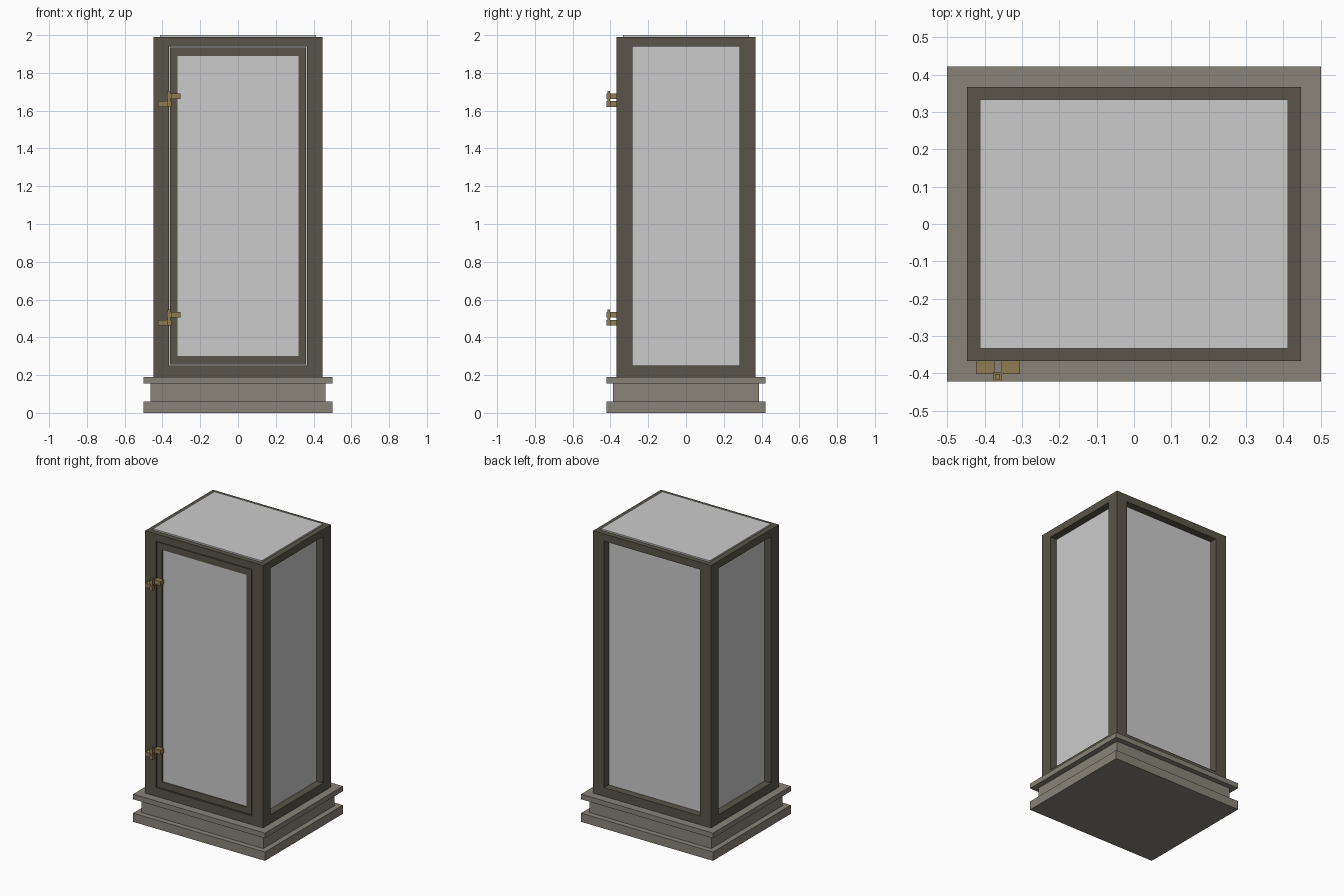
import bpy, bmesh
from mathutils import Matrix, Vector

if "Cube" in bpy.data.objects:
    bpy.data.objects.remove(bpy.data.objects["Cube"])


def material(name, color):
    m = bpy.data.materials.new(name)
    m.diffuse_color = (*color, 1)
    m.use_nodes = True
    m.node_tree.nodes["Principled BSDF"].inputs["Base Color"].default_value = m.diffuse_color
    return m


STONE = material("stone", (0.25, 0.23, 0.19))
BRONZE = material("dark_bronze", (0.10, 0.09, 0.067))
GLASS = material("pale_glass", (0.68, 0.71, 0.70))
BRASS = material("brass", (0.28, 0.20, 0.085))


def boxes(name, mat, *ranges):
    """One object made of boxes, each given as (x0, x1, y0, y1, z0, z1)."""
    bm = bmesh.new()
    for x0, x1, y0, y1, z0, z1 in ranges:
        size = Vector((x1 - x0, y1 - y0, z1 - z0))
        centre = Vector((x0 + x1, y0 + y1, z0 + z1)) / 2
        bmesh.ops.create_cube(bm, size=1, matrix=Matrix.Translation(centre) @ Matrix.Diagonal((*size, 1)))
    me = bpy.data.meshes.new(name)
    bm.to_mesh(me)
    bm.free()
    me.materials.append(mat)
    ob = bpy.data.objects.new(name, me)
    bpy.context.collection.objects.link(ob)
    return ob


# Stepped plinth
for name, x, y, z0, z1 in (("plinth_foot", 0.5, 0.422, 0, 0.06),
                           ("plinth_body", 0.462, 0.386, 0.06, 0.155),
                           ("plinth_cap", 0.5, 0.422, 0.155, 0.19)):
    boxes(name, STONE, (-x, x, -y, y, z0, z1))

# Cabinet frame: corner posts and rails
X, Y, P = 0.447, 0.367, 0.083
Z0, Z1, ZB, ZT = 0.19, 1.99, 0.25, 1.94
IX, IY = X - P, Y - P
for sx, side in ((-1, "left"), (1, "right")):
    xs = sorted((sx * IX, sx * X))
    for sy, end in ((-1, "front"), (1, "back")):
        boxes(f"{end}_{side}_post", BRONZE, (*xs, *sorted((sy * IY, sy * Y)), Z0, Z1))
    boxes(f"{side}_rails", BRONZE, (*xs, -IY, IY, Z0, ZB), (*xs, -IY, IY, ZT, Z1))
for sy, end in ((-1, "front"), (1, "back")):
    ys = sorted((sy * IY, sy * Y))
    boxes(f"{end}_rails", BRONZE, (-IX, IX, *ys, Z0, ZB), (-IX, IX, *ys, ZT, Z1))

# Recessed glass panes on the sides and back, and the raised top pane
R, T = 0.05, 0.012
for sx, side in ((-1, "left"), (1, "right")):
    boxes(f"{side}_glass", GLASS, (*sorted((sx * (X - R), sx * (X - R - T))), -IY, IY, ZB, ZT))
boxes("back_glass", GLASS, (-IX, IX, Y - R - T, Y - R, ZB, ZT))
boxes("top_glass", GLASS, (-0.412, 0.412, -0.333, 0.333, Z1 - 0.002, 2.0))

# Front door, set in the frame with a narrow gap
g, DX, DB, DT = 0.005, 0.32, 0.30, 1.89
dx, dy0, dy1 = IX - g, -Y + 0.003, -Y + 0.04
boxes("door_frame", BRONZE,
      (-dx, -DX, dy0, dy1, ZB + g, ZT - g), (DX, dx, dy0, dy1, ZB + g, ZT - g),
      (-DX, DX, dy0, dy1, ZB + g, DB), (-DX, DX, dy0, dy1, DT, ZT - g))
boxes("door_glass", GLASS, (-DX, DX, dy0 + 0.006, dy0 + 0.018, DB, DT))

# Hinges: frame leaf, door leaf and pin
for z, level in ((0.463, "lower"), (1.62, "upper")):
    boxes(f"{level}_hinge_leaves", BRASS,
          (-0.423, -0.373, -0.402, -Y, z, z + 0.03), (-0.355, -0.305, -0.402, -Y, z + 0.042, z + 0.072))
    boxes(f"{level}_hinge_knuckles", BRASS,
          (-0.377, -0.353, -0.422, -0.396, z, z + 0.03), (-0.377, -0.353, -0.422, -0.396, z + 0.042, z + 0.072))
    boxes(f"{level}_hinge_pin", BRASS, (-0.372, -0.358, -0.416, -0.402, z, z + 0.085))
